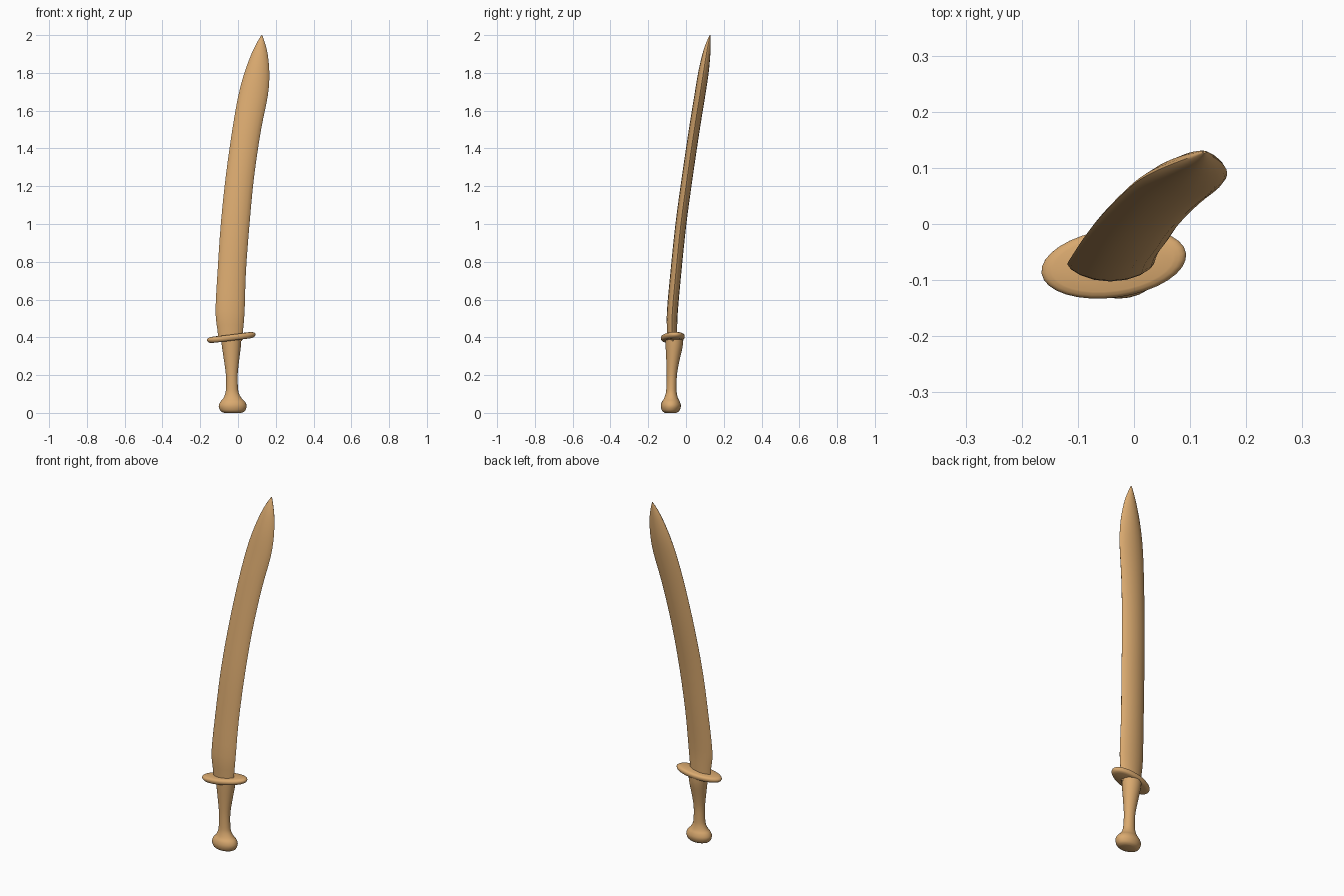
import bpy, bmesh, math
from mathutils import Matrix

if "Cube" in bpy.data.objects:
    bpy.data.objects.remove(bpy.data.objects["Cube"])

wood = bpy.data.materials.new("tan wood")
wood.diffuse_color = (0.70, 0.40, 0.16, 1)
wood.use_nodes = True
wood.node_tree.nodes["Principled BSDF"].inputs["Base Color"].default_value = wood.diffuse_color


def smooth_sections(secs, steps):
    """Catmull-Rom interpolation between the given sections."""
    out = []
    for i in range(len(secs) - 1):
        p0, p1 = secs[max(i - 1, 0)], secs[i]
        p2, p3 = secs[i + 1], secs[min(i + 2, len(secs) - 1)]
        for s in range(steps):
            t = s / steps
            out.append([0.5 * (2 * b + (c - a) * t + (2 * a - 5 * b + 4 * c - d) * t * t
                               + (3 * b - a - 3 * c + d) * t ** 3)
                        for a, b, c, d in zip(p0, p1, p2, p3)])
    return out + [list(secs[-1])]


def loft(name, secs, sides=24, power=1.0, matrix=None, steps=3, angle=50):
    """Skin sections (z, centre x, centre y, half x, half y)."""
    bm = bmesh.new()
    rings = []
    for z, cx, cy, rx, ry in smooth_sections(secs, steps):
        ring = []
        for k in range(sides):
            a = 2 * math.pi * k / sides
            s = math.sin(a)
            ring.append(bm.verts.new((cx + rx * math.cos(a),
                                      cy + ry * math.copysign(abs(s) ** power, s), z)))
        rings.append(ring)
    for lo, hi in zip(rings, rings[1:]):
        for k in range(sides):
            j = (k + 1) % sides
            bm.faces.new((lo[k], lo[j], hi[j], hi[k]))
    bm.faces.new(rings[0][::-1])
    bm.faces.new(rings[-1])
    if matrix:
        bm.transform(matrix)
    bmesh.ops.recalc_face_normals(bm, faces=bm.faces)
    me = bpy.data.meshes.new(name)
    bm.to_mesh(me)
    bm.free()
    me.materials.append(wood)
    ob = bpy.data.objects.new(name, me)
    bpy.context.collection.objects.link(ob)
    bpy.ops.object.select_all(action='DESELECT')
    ob.select_set(True)
    bpy.context.view_layer.objects.active = ob
    bpy.ops.object.shade_smooth_by_angle(angle=math.radians(angle))
    return ob


# Curved blade with a lens-shaped section and a pointed tip
loft("blade", [
    (0.38, -0.040, -0.074, 0.062, 0.026),
    (0.44, -0.041, -0.074, 0.068, 0.027),
    (0.54, -0.042, -0.072, 0.077, 0.029),
    (0.75, -0.033, -0.053, 0.075, 0.029),
    (1.00, -0.015, -0.027, 0.076, 0.029),
    (1.25, 0.010, 0.007, 0.075, 0.029),
    (1.50, 0.046, 0.044, 0.076, 0.029),
    (1.68, 0.080, 0.073, 0.078, 0.029),
    (1.80, 0.100, 0.092, 0.066, 0.028),
    (1.90, 0.114, 0.108, 0.043, 0.021),
    (1.96, 0.121, 0.119, 0.021, 0.012),
    (2.00, 0.126, 0.128, 0.002, 0.002),
], sides=16, power=1.4)

# Tilted oval guard
loft("guard", [
    (-0.017, 0, 0, 0.108, 0.048),
    (-0.012, 0, 0, 0.123, 0.057),
    (0.000, 0, 0, 0.131, 0.061),
    (0.010, 0, 0, 0.125, 0.058),
    (0.015, 0, 0, 0.110, 0.049),
], sides=32, matrix=Matrix.Translation((-0.036, -0.070, 0.400))
    @ Matrix.Rotation(math.radians(8), 4, 'Z')
    @ Matrix.Rotation(math.radians(-7), 4, 'Y'))

# Flared grip running into the rounded pommel
loft("grip_and_pommel", [
    (0.000, -0.028, -0.081, 0.045, 0.030),
    (0.010, -0.028, -0.081, 0.064, 0.045),
    (0.035, -0.028, -0.080, 0.074, 0.053),
    (0.058, -0.028, -0.080, 0.066, 0.048),
    (0.075, -0.029, -0.079, 0.050, 0.038),
    (0.100, -0.031, -0.078, 0.037, 0.030),
    (0.130, -0.032, -0.077, 0.032, 0.027),
    (0.200, -0.033, -0.075, 0.031, 0.027),
    (0.270, -0.034, -0.070, 0.039, 0.034),
    (0.350, -0.035, -0.063, 0.050, 0.045),
    (0.395, -0.036, -0.062, 0.054, 0.048),
])
